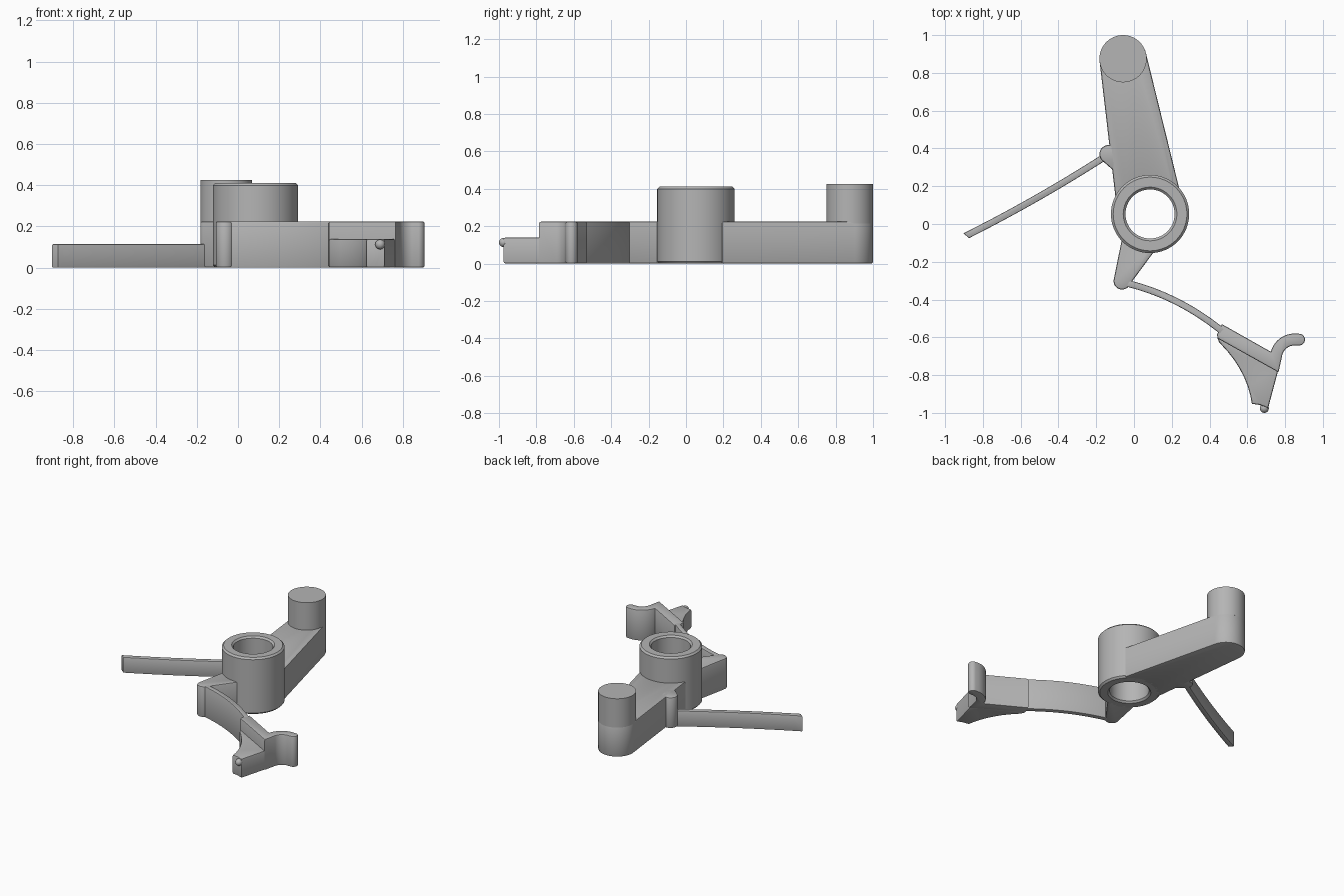
import bpy
import bmesh
from math import cos, sin, radians
from mathutils import Vector

if "Cube" in bpy.data.objects:
    bpy.data.objects.remove(bpy.data.objects["Cube"])

# Single grey finish
GREY = (0.46, 0.46, 0.46, 1)
grey = bpy.data.materials.new("plain grey")
grey.use_nodes = True
grey.diffuse_color = GREY
grey.node_tree.nodes["Principled BSDF"].inputs["Base Color"].default_value = GREY

HUB = (0.085, 0.053)
POST = (-0.058, 0.875)
ARM_TOP = 0.225
parts = []


def finish(bm, name):
    bmesh.ops.recalc_face_normals(bm, faces=bm.faces)
    mesh = bpy.data.meshes.new(name)
    bm.to_mesh(mesh)
    bm.free()
    mesh.materials.append(grey)
    obj = bpy.data.objects.new(name, mesh)
    bpy.context.collection.objects.link(obj)
    parts.append(obj)
    return obj


def arc(center, radius, start, end, steps=16):
    """Points along a circular arc, angles in degrees."""
    angles = [radians(start + (end - start) * i / steps) for i in range(steps + 1)]
    return [(center[0] + radius * cos(a), center[1] + radius * sin(a)) for a in angles]


def prism(name, outline, bottom, top, bevel=0.01):
    """Extrude a flat outline upward and soften its top and bottom rims."""
    bm = bmesh.new()
    face = bm.faces.new([bm.verts.new((x, y, bottom)) for x, y in outline])
    extruded = bmesh.ops.extrude_face_region(bm, geom=[face])
    moved = [v for v in extruded["geom"] if isinstance(v, bmesh.types.BMVert)]
    bmesh.ops.translate(bm, verts=moved, vec=(0, 0, top - bottom))
    if bevel:
        rims = [e for e in bm.edges if abs(e.verts[0].co.z - e.verts[1].co.z) < 1e-5]
        bmesh.ops.bevel(bm, geom=rims, offset=bevel, segments=2, profile=0.5,
                        affect='EDGES', clamp_overlap=True)
    return finish(bm, name)


def leaf(name, start, control, end, width, top, skew=0, steps=20):
    """Thin curved strip along a quadratic curve, with an optional slanted tip."""
    a, b, c = Vector(start), Vector(control), Vector(end)
    left, right = [], []
    for i in range(steps + 1):
        t = i / steps
        point = a * (1 - t) ** 2 + b * 2 * t * (1 - t) + c * t * t
        along = ((b - a) * (1 - t) + (c - b) * t).normalized()
        side = Vector((-along.y, along.x)) * width / 2
        slant = along * (skew if i == steps else 0)
        left.append(point + side - slant)
        right.append(point - side + slant)
    return prism(name, left + right[::-1], 0, top, 0.006)


# Hub: revolved ring with softened rims
bm = bmesh.new()
OUTER, INNER, HEIGHT, C = 0.207, 0.13, 0.412, 0.012
profile = [(INNER, C), (INNER + C, 0), (OUTER - C, 0), (OUTER, C),
           (OUTER, HEIGHT - C), (OUTER - C, HEIGHT), (INNER + C, HEIGHT), (INNER, HEIGHT - C)]
ring = [bm.verts.new((HUB[0] + r, HUB[1], z)) for r, z in profile]
edges = [bm.edges.new((ring[i - 1], ring[i])) for i in range(len(ring))]
bmesh.ops.spin(bm, geom=ring + edges, cent=(*HUB, 0), axis=(0, 0, 1),
               angle=radians(360), steps=64)
bmesh.ops.remove_doubles(bm, verts=bm.verts, dist=1e-4)
finish(bm, "hub")

# Long arm, tapering from the hub to the post
prism("long_arm", arc(POST, 0.125, 13, 187, 28) + [(-0.098, 0.14)]
      + arc(HUB, 0.17, 155, 42) + [(0.238, 0.194)], 0, ARM_TOP)
prism("post", arc(POST, 0.125, 0, 354, 59), 0.215, 0.425, 0)

# Side knob and its straight-ish leaf spring
prism("side_knob", arc((-0.135, 0.37), 0.048, 60, 225)
      + [(-0.116, 0.29), (-0.06, 0.33), (-0.06, 0.41)], 0, ARM_TOP)
leaf("side_leaf", (-0.14, 0.365), (-0.505, 0.13), (-0.888, -0.062), 0.036, 0.115, 0.008)

# Short arm below the hub
prism("short_arm", arc(HUB, 0.17, 222, 274) + [(0.1, -0.155), (-0.005, -0.297)]
      + arc((-0.063, -0.302), 0.045, -20, -190) + [(-0.064, -0.08)], 0, ARM_TOP)
leaf("front_leaf", (-0.045, -0.312), (0.234, -0.378), (0.47, -0.57), 0.036, ARM_TOP)

# Head: full-height bar ending in a hook
BEND = (0.85, -0.71)
prism("hook_head", [(0.465, -0.53)] + arc(BEND, 0.13, 165, 90)
      + arc((0.874, -0.612), 0.031, 85, -85) + arc(BEND, 0.067, 95, 165)
      + [(0.765, -0.785), (0.442, -0.605), (0.44, -0.585)], 0, ARM_TOP)

# Lower nose with a curved flank
prism("nose", [(0.46, -0.58), (0.442, -0.605), (0.45, -0.625), (0.497, -0.677), (0.532, -0.722),
               (0.56, -0.767), (0.584, -0.814), (0.603, -0.862), (0.616, -0.908),
               (0.624, -0.952), (0.667, -0.958), (0.71, -0.975), (0.766, -0.765)], 0, 0.14)

# Small ball at the tip of the nose
bm = bmesh.new()
bmesh.ops.create_uvsphere(bm, u_segments=24, v_segments=12, radius=0.024)
bmesh.ops.translate(bm, verts=bm.verts, vec=(0.69, -0.976, 0.113))
finish(bm, "nose_ball")

# Smooth curved walls, keeping the rims crisp
bpy.ops.object.select_all(action='DESELECT')
for obj in parts:
    obj.select_set(True)
bpy.context.view_layer.objects.active = parts[0]
bpy.ops.object.shade_smooth_by_angle(angle=radians(30))
